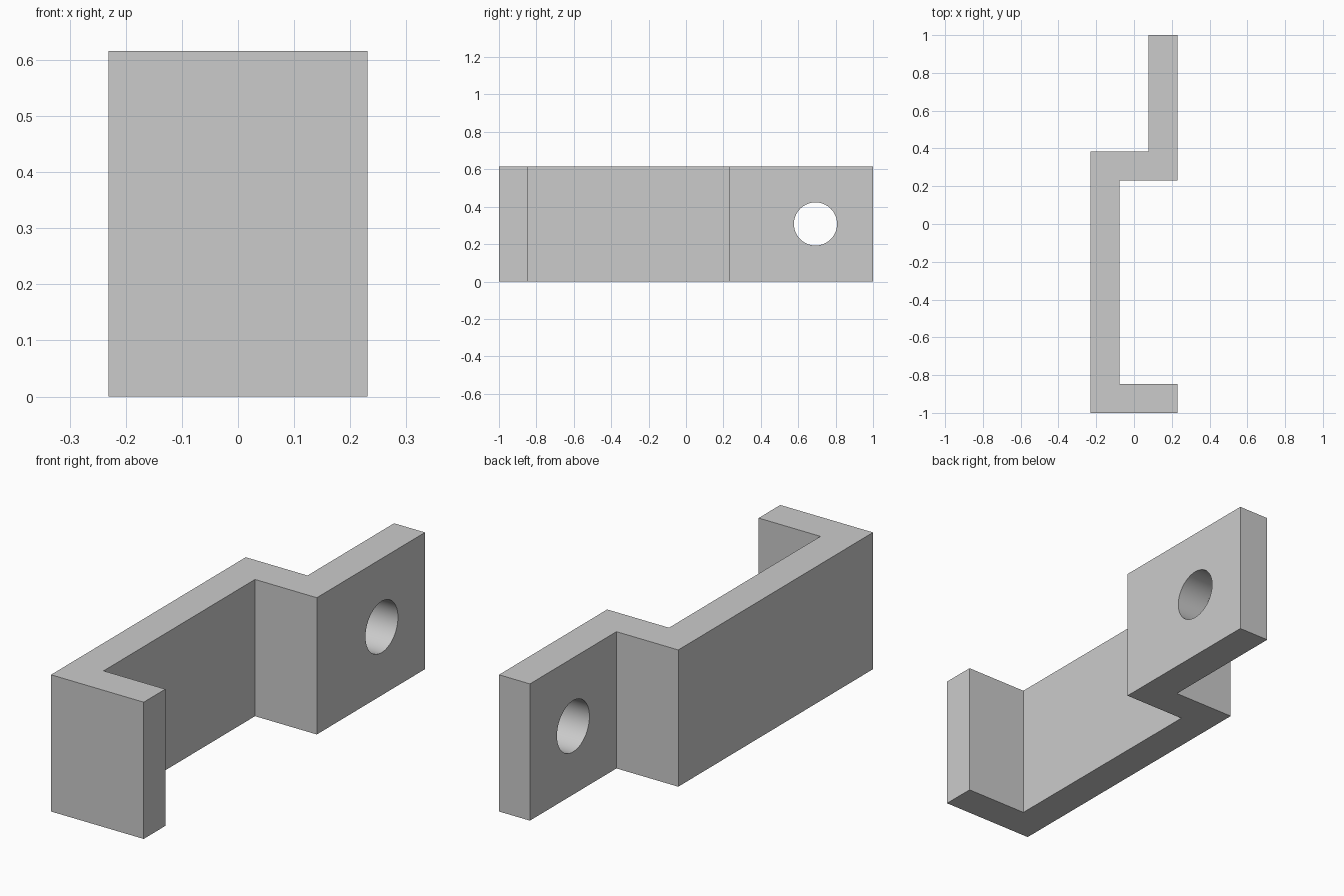
import bpy
import bmesh
import math

if "Cube" in bpy.data.objects:
    bpy.data.objects.remove(bpy.data.objects["Cube"])

U = 2 / 13            # wall thickness, the base unit of the part
HEIGHT = 4 * U
W = 1.5 * U           # half of overall width

# Bent strip profile seen from the top (counter-clockwise)
profile = [
    (-W, -1), (W, -1), (W, -1 + U), (-W + U, -1 + U),
    (-W + U, W), (W, W), (W, 1), (W - U, 1),
    (W - U, W + U), (-W, W + U),
]

# Bracket body: extrude the profile upward
bm = bmesh.new()
face = bm.faces.new([bm.verts.new((x, y, 0)) for x, y in profile])
top = bmesh.ops.extrude_face_region(bm, geom=[face])["geom"]
bmesh.ops.translate(bm, vec=(0, 0, HEIGHT),
                    verts=[v for v in top if isinstance(v, bmesh.types.BMVert)])
bmesh.ops.recalc_face_normals(bm, faces=bm.faces)
mesh = bpy.data.meshes.new("bracket")
bm.to_mesh(mesh)
bm.free()
bracket = bpy.data.objects.new("bracket", mesh)
bpy.context.collection.objects.link(bracket)

# Screw hole through the mounting tab
bpy.ops.mesh.primitive_cylinder_add(
    vertices=64, radius=0.75 * U, depth=3 * U,
    location=(W - U / 2, 1 - 2 * U, HEIGHT / 2),
    rotation=(0, math.pi / 2, 0))
cutter = bpy.context.object
cutter.name = "screw_hole_cutter"
cutter.hide_render = True

cut = bracket.modifiers.new("screw_hole", 'BOOLEAN')
cut.operation = 'DIFFERENCE'
cut.solver = 'EXACT'
cut.object = cutter

# Apply the cut, drop the cutter and smooth only the hole wall
bpy.ops.object.select_all(action='DESELECT')
bracket.select_set(True)
bpy.context.view_layer.objects.active = bracket
bpy.ops.object.modifier_apply(modifier=cut.name)
bpy.data.objects.remove(cutter)
bpy.ops.object.shade_smooth_by_angle(angle=math.radians(30))
